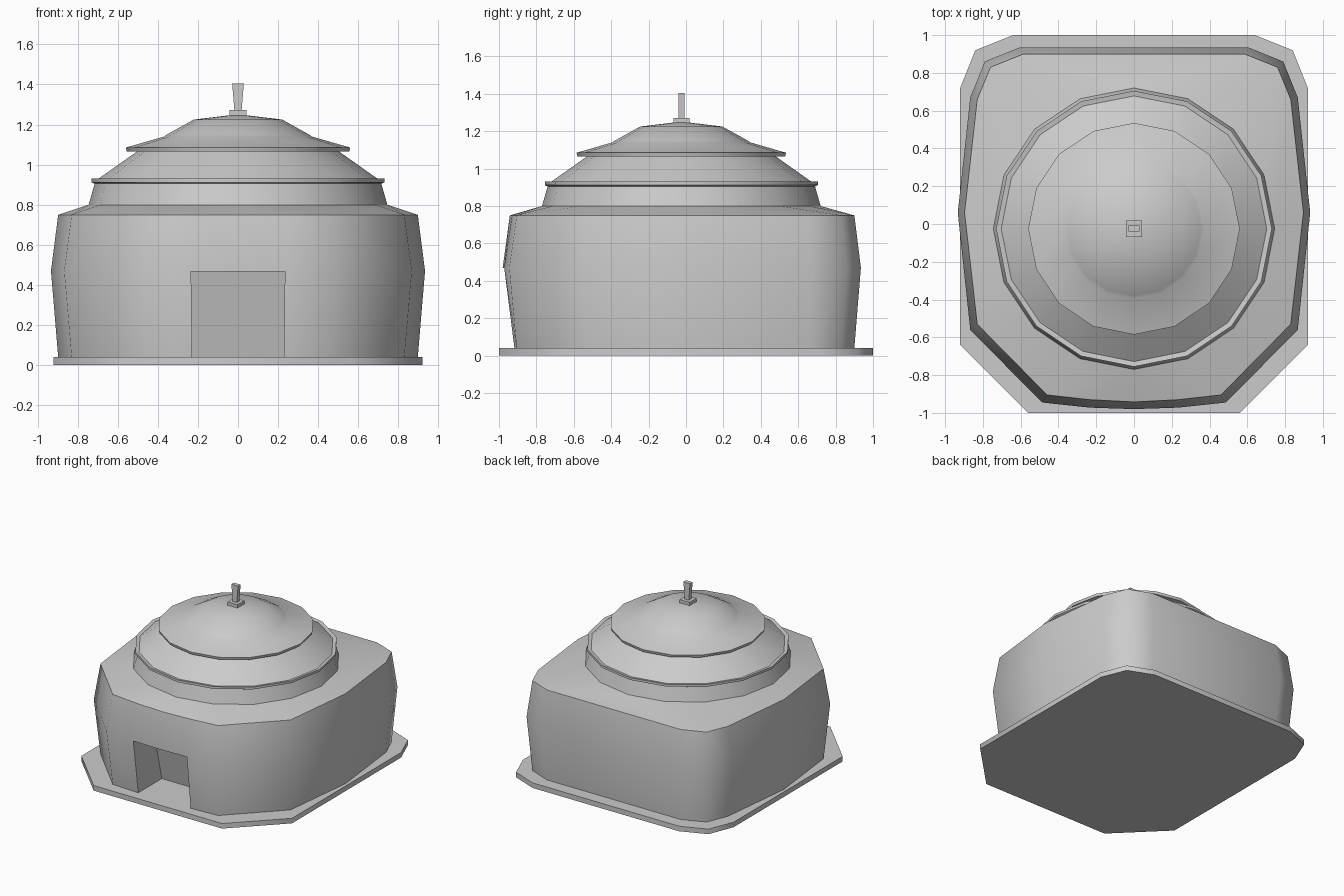
import bpy, bmesh, math

if "Cube" in bpy.data.objects:
    bpy.data.objects.remove(bpy.data.objects["Cube"])

CY = -0.025  # y centre of the round roof


def finish(name, bm, angle=None):
    bmesh.ops.recalc_face_normals(bm, faces=bm.faces)
    mesh = bpy.data.meshes.new(name)
    bm.to_mesh(mesh)
    bm.free()
    ob = bpy.data.objects.new(name, mesh)
    bpy.context.collection.objects.link(ob)
    if angle:
        smooth(ob, angle)
    return ob


def smooth(ob, angle):
    bpy.ops.object.select_all(action='DESELECT')
    ob.select_set(True)
    bpy.context.view_layer.objects.active = ob
    bpy.ops.object.shade_smooth_by_angle(angle=math.radians(angle))


def mirrored(half):
    """Full outline from its right half, listed from front to back."""
    return half + [(-x, y) for x, y in reversed(half) if x > 0]


def circle(r, n=16):
    return [(r * math.sin(2 * math.pi * i / n), CY + r * math.cos(2 * math.pi * i / n))
            for i in range(n)]


def loft(name, rings, angle=None, bottom=True):
    """Skin (outline, z) rings with equal point counts and cap the ends."""
    bm = bmesh.new()
    vs = [[bm.verts.new((x, y, z)) for x, y in ring] for ring, z in rings]
    n = len(vs[0])
    for a, b in zip(vs, vs[1:]):
        for i in range(n):
            j = (i + 1) % n
            bm.faces.new((a[i], a[j], b[j], b[i]))
    if bottom:
        bm.faces.new(vs[0])
    bm.faces.new(vs[-1])
    return finish(name, bm, angle)


def rect(w, d):
    return [(-w, CY - d), (w, CY - d), (w, CY + d), (-w, CY + d)]


# Ground slab with cut corners
slab = mirrored([(0.56, -1), (0.92, -0.64), (0.92, 0.72), (0.84, 0.92), (0.64, 1)])
loft("base_slab", [(slab, 0), (slab, 0.04)], 50)

# Bulging walls and sloped shoulder: hull of four outlines
sides = [(0.46, -0.905), (0.83, -0.53), (0.897, 0.06),
         (0.83, 0.66), (0.76, 0.83), (0.585, 0.9)]
foot = mirrored([(0, -0.925), (0.235, -0.917)] + sides)
eave = mirrored([(0, -0.942), (0.235, -0.93)] + sides)
belly = mirrored([(0, -0.98), (0.235, -0.972), (0.487, -0.945), (0.867, -0.56), (0.933, 0.06),
                  (0.867, 0.67), (0.79, 0.86), (0.605, 0.935)])
bm = bmesh.new()
for ring, z in ((foot, 0.04), (belly, 0.47), (eave, 0.75), (circle(0.745), 0.80)):
    for x, y in ring:
        bm.verts.new((x, y, z))
bmesh.ops.convex_hull(bm, input=bm.verts)
bmesh.ops.dissolve_limit(bm, angle_limit=math.radians(0.5), verts=bm.verts, edges=bm.edges)
walls = finish("walls", bm)

# Doorway recess with a leaning back wall
bm = bmesh.new()
bmesh.ops.create_cube(bm, size=1)
for v in bm.verts:
    top = v.co.z > 0
    back = -0.72 if top else -0.615
    v.co = (v.co.x * (0.468 if top else 0.456), -1.1 if v.co.y < 0 else back,
            0.468 if top else 0.0)
cutter = finish("doorway_cutter", bm)
cutter.hide_render = True
mod = walls.modifiers.new("doorway", 'BOOLEAN')
mod.operation = 'DIFFERENCE'
mod.solver = 'EXACT'
mod.object = cutter
bpy.context.view_layer.objects.active = walls
bpy.ops.object.modifier_apply(modifier="doorway")
bpy.data.objects.remove(cutter)

# Remove the hidden top and bottom of the walls
bm = bmesh.new()
bm.from_mesh(walls.data)
hidden = [f for f in bm.faces
          if all(v.co.z > 0.799 for v in f.verts) or all(v.co.z < 0.041 for v in f.verts)]
bmesh.ops.delete(bm, geom=hidden, context='FACES')
bm.to_mesh(walls.data)
bm.free()
smooth(walls, 50)

# Tiered round roof
tiers = [(0.745, 0.80), (0.715, 0.905), (0.73, 0.912), (0.73, 0.93), (0.703, 0.925),
         (0.505, 1.065), (0.555, 1.065), (0.56, 1.085), (0.37, 1.14), (0.355, 1.15),
         (0.22, 1.225), (0.03, 1.248)]
loft("tiered_roof", [(circle(r), z) for r, z in tiers], 24, bottom=False)

# Finial
loft("finial_block", [(rect(0.043, 0.043), 1.23), (rect(0.043, 0.043), 1.272)])
loft("finial_post", [(rect(0.018, 0.016), 1.27), (rect(0.029, 0.016), 1.405)])
